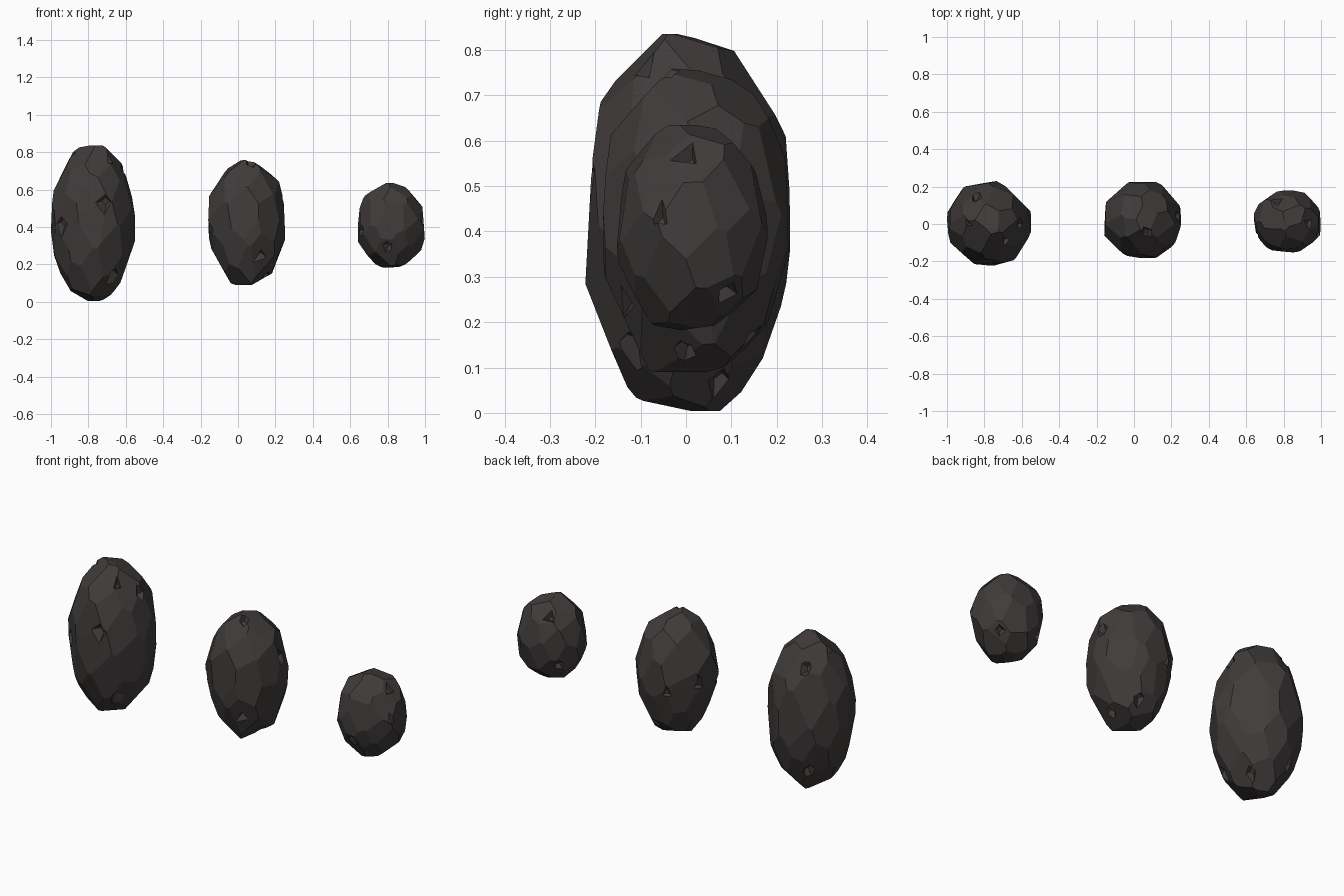
import bpy, bmesh, math, random
from mathutils import Vector
from mathutils.bvhtree import BVHTree

cube = bpy.data.objects.get("Cube")
if cube:
    bpy.data.objects.remove(cube)

stone = bpy.data.materials.new("dark stone")
stone.use_nodes = True
colour = (0.05, 0.044, 0.043, 1)
stone.diffuse_color = colour
bsdf = stone.node_tree.nodes["Principled BSDF"]
bsdf.inputs["Base Color"].default_value = colour
bsdf.inputs["Roughness"].default_value = 0.9


def add_object(name, bm):
    bmesh.ops.recalc_face_normals(bm, faces=bm.faces)
    mesh = bpy.data.meshes.new(name)
    bm.to_mesh(mesh)
    bm.free()
    mesh.materials.append(stone)
    obj = bpy.data.objects.new(name, mesh)
    bpy.context.collection.objects.link(obj)
    return obj


def slice_off(bm, normal, distance):
    """Cut away everything beyond a plane and cap the cut."""
    n = Vector(normal).normalized()
    cut = bmesh.ops.bisect_plane(bm, geom=bm.verts[:] + bm.edges[:] + bm.faces[:],
                                 dist=1e-5, plane_co=n * distance, plane_no=n, clear_outer=True)
    edges = [e for e in cut["geom_cut"] if isinstance(e, bmesh.types.BMEdge)]
    if len(edges) > 2:
        bmesh.ops.edgeloop_fill(bm, edges=edges)


def faceted_body(facets, centre, half, big_facets, rng):
    """Carve a block into a rough ball with the given half sizes."""
    bm = bmesh.new()
    bmesh.ops.create_cube(bm, size=2)
    for n, d in big_facets:
        slice_off(bm, n, d)
    turn = rng.uniform(0, math.tau)
    for i in range(facets):
        z = 1 - (2 * i + 1) / facets
        a = turn + i * math.pi * (3 - math.sqrt(5))
        r = math.sqrt(1 - z * z)
        n = Vector((r * math.cos(a), r * math.sin(a), z))
        n += Vector([rng.uniform(-0.13, 0.13) for _ in range(3)])
        slice_off(bm, n, rng.uniform(0.945, 0.985))
    for v in bm.verts:
        v.co = centre + v.co * half
    return bm


def chip_cutters(tree, centre, half, chips, size, rng):
    """Tapered wedges sunk into the surface, joined in one mesh."""
    bm = bmesh.new()
    for chip in chips:
        ray = (Vector(chip) * half).normalized()
        spot, normal, _, _ = tree.ray_cast(centre, ray)
        if normal.dot(ray) < 0:
            normal = -normal
        tilt = Vector([rng.uniform(-0.3, 0.3) for _ in range(3)])
        turn = (normal + tilt).to_track_quat("Z", "Y").to_matrix().to_4x4()
        turn.translation = spot
        wide = size * rng.uniform(0.85, 1.15)
        made = bmesh.ops.create_cone(bm, cap_ends=True, segments=rng.choice((3, 4, 4, 5)),
                                     radius1=wide * 0.5, radius2=wide * 2, depth=wide * 1.6)
        stretch = rng.uniform(0.6, 0.9)
        for v in made["verts"]:
            v.co.x *= stretch
            v.co.z += wide * 0.15
        bmesh.ops.transform(bm, matrix=turn, verts=made["verts"])
    return add_object("chip_cutters", bm)


def make_rock(name, seed, facets, low, high, big_facets, chips, size):
    rng = random.Random(seed)
    centre = (Vector(low) + Vector(high)) / 2
    half = (Vector(high) - Vector(low)) / 2
    bm = faceted_body(facets, centre, half, big_facets, rng)
    tree = BVHTree.FromBMesh(bm)
    rock = add_object(name, bm)
    cutters = chip_cutters(tree, centre, half, chips, size, rng)
    cutters.hide_render = True
    boolean = rock.modifiers.new("chips", "BOOLEAN")
    boolean.operation = "DIFFERENCE"
    boolean.solver = "EXACT"
    boolean.use_self = True
    boolean.object = cutters
    # Keep the carved surface and drop the cutters
    graph = bpy.context.evaluated_depsgraph_get()
    carved = bpy.data.meshes.new_from_object(rock.evaluated_get(graph))
    rock.modifiers.clear()
    rock.data = carved
    bpy.data.objects.remove(cutters)


# Tall rock
make_rock("large_rock", 3, 50, (-1, -0.225, 0), (-0.55, 0.23, 0.835),
          [((0.7, 0.7, 0), 0.9), ((0, -1, 0.1), 0.95), ((0, 0, -1), 0.99)],
          [(0.27, -0.9, 0.27), (-0.75, -0.6, 0), (0.4, -0.4, 0.8), (0.75, 0, 0.66),
           (0.5, -0.55, -0.65), (-0.3, 0.6, 0.7), (-0.4, 0.65, -0.65),
           (-0.5, 0, 0.85), (0.4, 0.3, -0.8)], 0.04)

# Middle rock
make_rock("medium_rock", 8, 46, (-0.16, -0.19, 0.09), (0.255, 0.23, 0.76),
          [((-0.1, -1, 0.1), 0.93), ((0.7, 0.6, -0.1), 0.94)],
          [(-0.9, -0.4, -0.1), (0.35, -0.7, -0.5), (0.1, -0.3, 0.9), (0.9, 0.1, 0.35),
           (-0.35, 0.85, -0.1), (-0.9, 0.35, 0), (0.45, -0.1, -0.8), (0.2, 0.6, -0.75)], 0.037)

# Small rock
make_rock("small_rock", 14, 42, (0.64, -0.155, 0.18), (1, 0.18, 0.635),
          [((0.1, -1, 0.2), 0.94), ((0, 0.1, -1), 0.97)],
          [(0.65, -0.05, 0.7), (0.9, -0.4, 0.1), (0.6, 0.45, -0.6), (-0.1, -0.8, -0.45),
           (-0.85, -0.4, -0.1), (-0.3, 0.6, 0.65), (-0.6, 0.6, -0.4)], 0.033)
